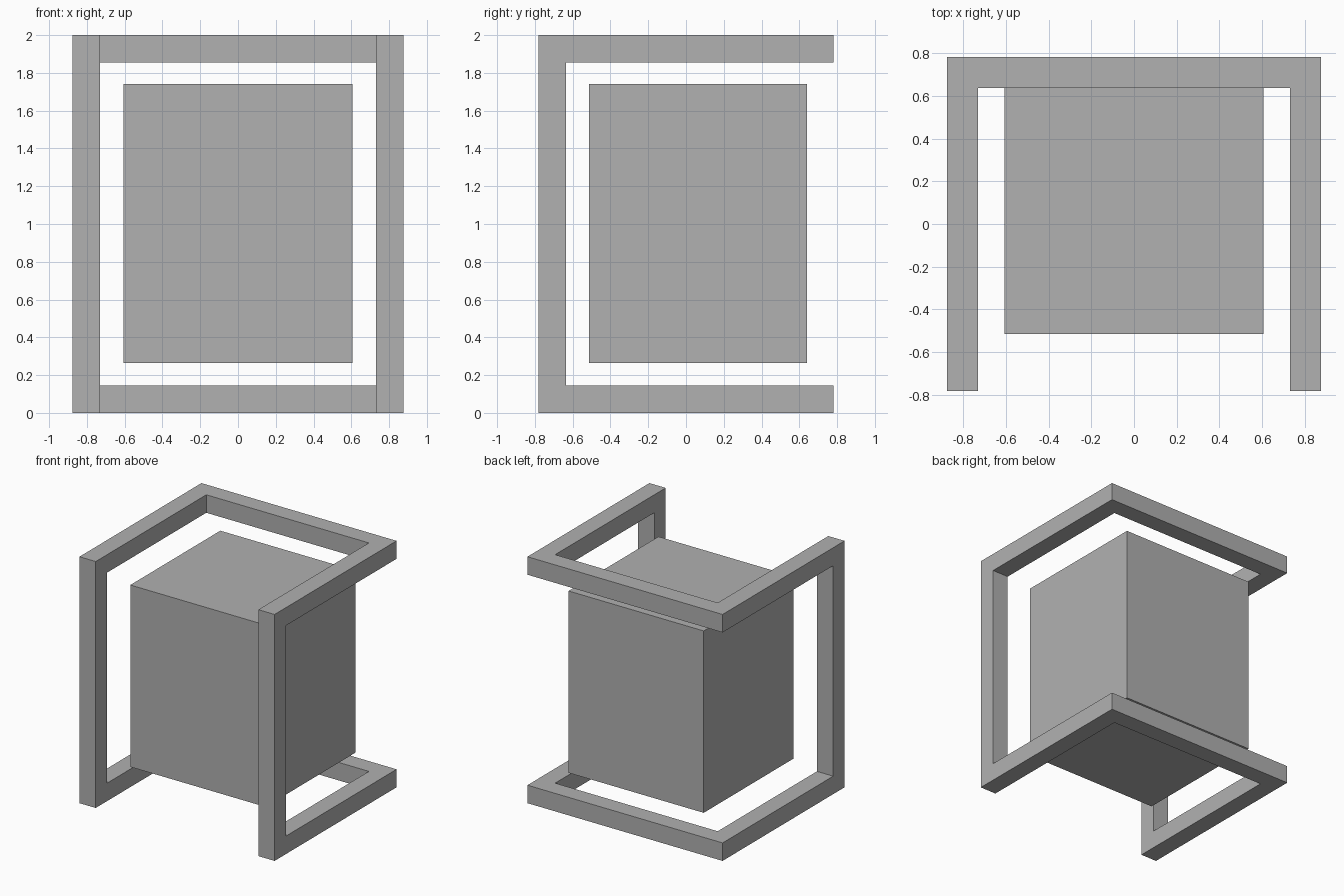
import bpy, bmesh
from mathutils import Vector

cube = bpy.data.objects.get("Cube")
if cube:
    bpy.data.objects.remove(cube, do_unlink=True)

grey = bpy.data.materials.new("mid_grey")
grey.use_nodes = True
colour = (0.44, 0.44, 0.44, 1)
grey.diffuse_color = colour
grey.node_tree.nodes["Principled BSDF"].inputs["Base Color"].default_value = colour


def add_object(name, bm):
    mesh = bpy.data.meshes.new(name)
    bm.normal_update()
    bm.to_mesh(mesh)
    bm.free()
    mesh.materials.append(grey)
    obj = bpy.data.objects.new(name, mesh)
    bpy.context.collection.objects.link(obj)
    return obj


def box(bm, low, high):
    low, high = Vector(low), Vector(high)
    verts = bmesh.ops.create_cube(bm, size=1)["verts"]
    for v in verts:
        v.co = (low + high) / 2 + v.co * (high - low)
    return verts


# Central block
bm = bmesh.new()
box(bm, (-0.607, -0.514, 0.264), (0.607, 0.64, 1.74))
add_object("central_block", bm)

# Open frame: a 3 x 3 x 3 layout of cells whose bars join into one clean solid
HX, HY, HEIGHT, BAR = 0.876, 0.782, 2.0, 0.146
xs = (-HX, -HX + BAR, HX - BAR, HX)
ys = (-HY, -HY + BAR, HY - BAR, HY)
zs = (0, BAR, HEIGHT - BAR, HEIGHT)


def is_bar(i, j, k):
    side, front, back = i != 1, j == 0, j == 2
    if k == 1:
        return side and front      # two front posts
    return side or back            # U-shaped top and bottom rails


bm = bmesh.new()
for i in range(3):
    for j in range(3):
        for k in range(3):
            if is_bar(i, j, k):
                box(bm, (xs[i], ys[j], zs[k]), (xs[i + 1], ys[j + 1], zs[k + 1]))

# Remove the walls where two cells meet, then weld and merge flat faces
walls = {}
for f in bm.faces:
    key = tuple(round(c, 3) + 0.0 for c in f.calc_center_median())
    walls.setdefault(key, []).append(f)
inner = [f for group in walls.values() if len(group) > 1 for f in group]
bmesh.ops.delete(bm, geom=inner, context="FACES")
bmesh.ops.remove_doubles(bm, verts=bm.verts[:], dist=0.001)
bmesh.ops.recalc_face_normals(bm, faces=bm.faces[:])
bmesh.ops.dissolve_limit(bm, angle_limit=0.01, verts=bm.verts[:], edges=bm.edges[:])
add_object("outer_frame", bm)
